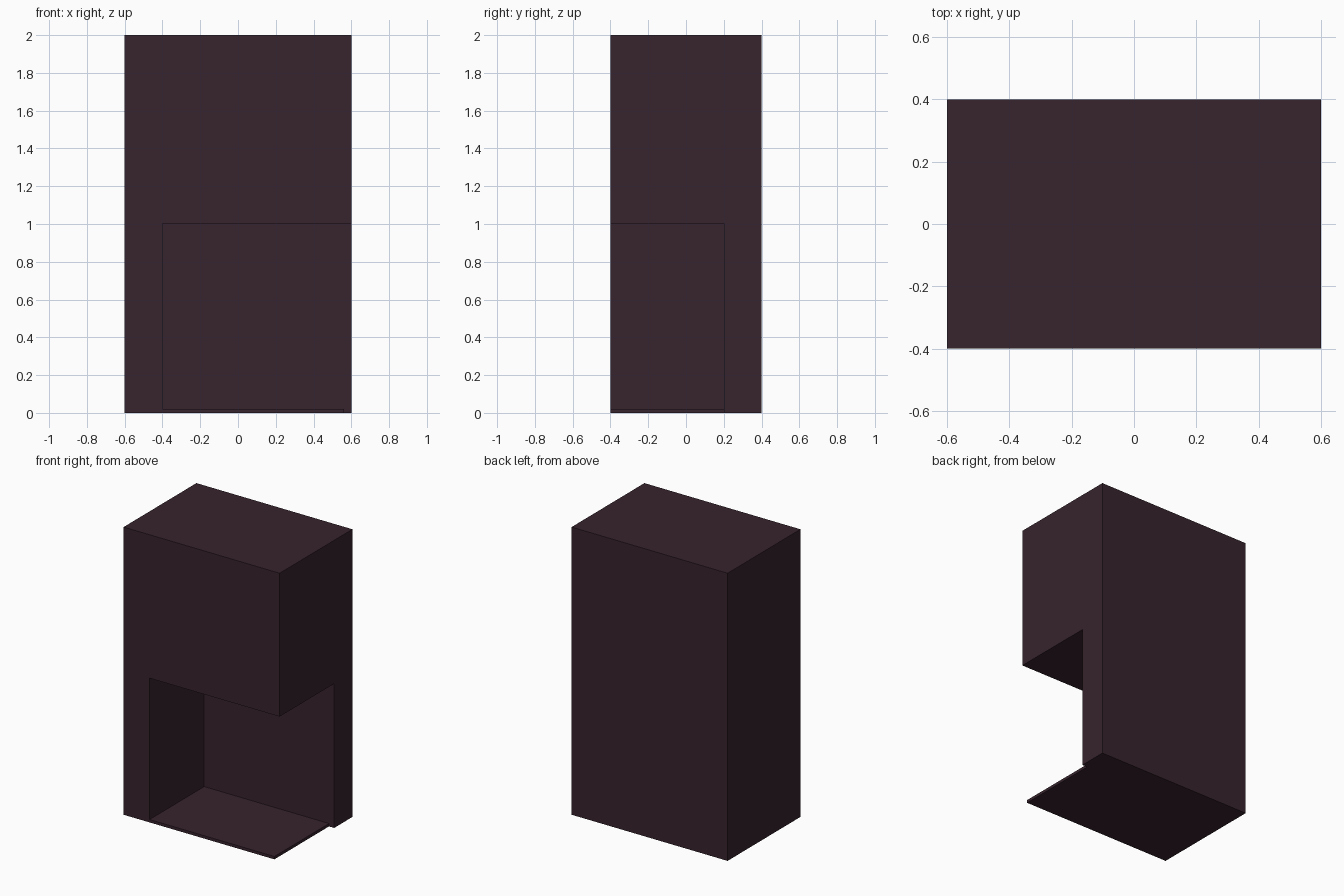
import bpy

if "Cube" in bpy.data.objects:
    bpy.data.objects.remove(bpy.data.objects["Cube"])

paint = bpy.data.materials.new("dark plum")
paint.diffuse_color = (0.038, 0.0168, 0.026, 1)
paint.use_nodes = True
paint.node_tree.nodes["Principled BSDF"].inputs["Base Color"].default_value = paint.diffuse_color


def box(name, lo, hi):
    bpy.ops.mesh.primitive_cube_add(size=1, location=[(a + b) / 2 for a, b in zip(lo, hi)])
    ob = bpy.context.object
    ob.name = name
    ob.scale = [b - a for a, b in zip(lo, hi)]
    bpy.ops.object.transform_apply(location=True, rotation=False, scale=True)
    ob.data.materials.append(paint)
    return ob


# solid cabinet block
cabinet = box("cabinet_body", (-0.6, -0.4, 0), (0.6, 0.4, 2))

# open corner recess above the floor plate, and the trim of the plate's right edge
cutters = [
    box("recess_cutter", (-0.4, -0.5, 0.02), (0.7, 0.2, 1.003)),
    box("floor_edge_cutter", (0.56, -0.5, -0.1), (0.7, 0.2, 0.5)),
]
for cutter in cutters:
    mod = cabinet.modifiers.new(cutter.name, "BOOLEAN")
    mod.operation = "DIFFERENCE"
    mod.solver = "EXACT"
    mod.object = cutter

# apply the cuts and remove the helpers
bpy.ops.object.select_all(action="DESELECT")
cabinet.select_set(True)
bpy.context.view_layer.objects.active = cabinet
for cutter in cutters:
    bpy.ops.object.modifier_apply(modifier=cutter.name)
for cutter in cutters:
    bpy.data.objects.remove(cutter)
